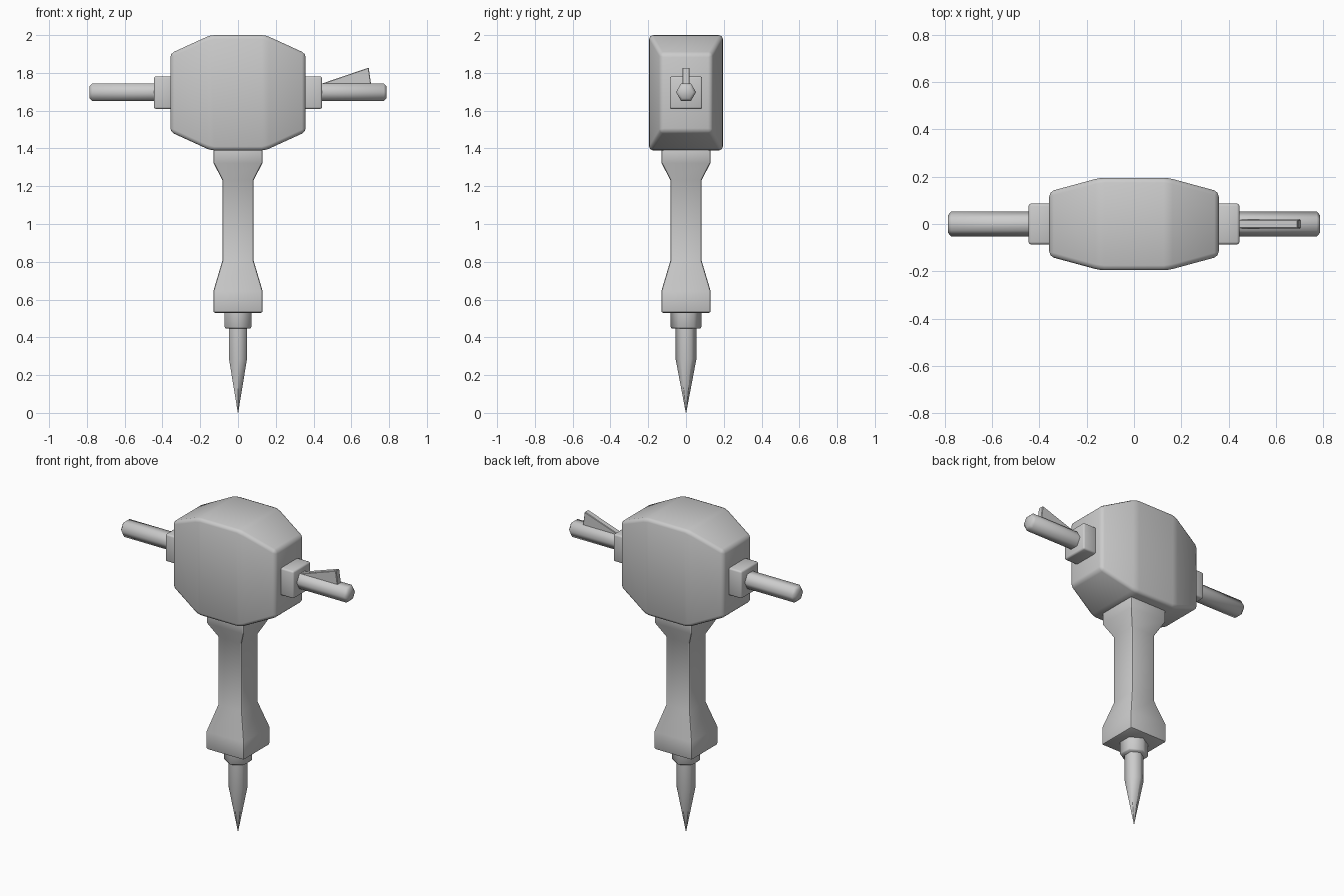
import bpy, bmesh, math

if "Cube" in bpy.data.objects:
    bpy.data.objects.remove(bpy.data.objects["Cube"], do_unlink=True)

grey = bpy.data.materials.new("plain_grey")
grey.use_nodes = True
COLOUR = (0.6, 0.6, 0.6, 1)
grey.diffuse_color = COLOUR
grey.node_tree.nodes["Principled BSDF"].inputs["Base Color"].default_value = COLOUR


def loft(name, rings, bevel=0.0, segments=1, smooth=60, limit=20):
    """Skin a list of matching point rings, cap both ends, then bevel."""
    bm = bmesh.new()
    loops = [[bm.verts.new(p) for p in ring] for ring in rings]
    n = len(loops[0])
    for a, b in zip(loops, loops[1:]):
        for i in range(n):
            j = (i + 1) % n
            bm.faces.new((a[i], a[j], b[j], b[i]))
    bm.faces.new(loops[0])
    bm.faces.new(loops[-1])
    bmesh.ops.recalc_face_normals(bm, faces=bm.faces[:])
    mesh = bpy.data.meshes.new(name)
    bm.to_mesh(mesh)
    bm.free()
    mesh.materials.append(grey)
    obj = bpy.data.objects.new(name, mesh)
    bpy.context.collection.objects.link(obj)
    bpy.ops.object.select_all(action='DESELECT')
    obj.select_set(True)
    bpy.context.view_layer.objects.active = obj
    if bevel:
        mod = obj.modifiers.new("soft_edges", 'BEVEL')
        mod.width = bevel
        mod.segments = segments
        mod.limit_method = 'ANGLE'
        mod.angle_limit = math.radians(limit)
        bpy.ops.object.modifier_apply(modifier=mod.name)
    bpy.ops.object.shade_smooth_by_angle(angle=math.radians(smooth))
    return obj


def rect_x(x, hy, hz, z):
    return [(x, sy * hy, z + sz * hz) for sy, sz in ((-1, -1), (1, -1), (1, 1), (-1, 1))]


def square_z(z, h):
    return [(sx * h, sy * h, z) for sx, sy in ((-1, -1), (1, -1), (1, 1), (-1, 1))]


def hexagon(r):
    # corners point along the y axis
    return [(r * math.cos(k * math.pi / 3), r * math.sin(k * math.pi / 3)) for k in range(6)]


def hex_x(x, r, z):
    return [(x, u, z + v) for u, v in hexagon(r)]


def hex_z(z, r):
    return [(v, u, z) for u, v in hexagon(r)]


AXIS = 1.695

# Motor housing, narrowing towards both ends
loft("motor_housing", [rect_x(x, hy, hz, AXIS) for x, hy, hz in
     ((-0.358, 0.137, 0.208), (-0.145, 0.195, 0.305),
      (0.145, 0.195, 0.305), (0.358, 0.137, 0.208))],
     bevel=0.02, segments=2, limit=12)

# Mounting blocks and grips on both sides
for side, s in (("left", 1), ("right", -1)):
    loft(side + "_grip_mount", [rect_x(s * x, 0.086, 0.086, AXIS) for x in (0.34, 0.445)],
         bevel=0.01, segments=2)
    loft(side + "_grip", [hex_x(s * x, r, AXIS + 0.003) for x, r in
         ((0.43, 0.053), (0.772, 0.053), (0.786, 0.037))], smooth=65)

# Trigger lever, a thin wedge above the left grip
wedge = ((0.44, 1.735), (0.705, 1.735), (0.692, 1.828), (0.675, 1.822), (0.44, 1.742))
loft("trigger_lever", [[(x, y, z) for x, z in wedge] for y in (-0.018, 0.018)],
     bevel=0.003, smooth=30)

# Barrel with flared collar and foot
loft("barrel", [square_z(z, h) for z, h in
     ((0.53, 0.131), (0.643, 0.131), (0.805, 0.083),
      (1.232, 0.083), (1.322, 0.129), (1.42, 0.129))],
     bevel=0.01, segments=2, smooth=30, limit=40)

# Chuck and chisel
loft("chuck", [hex_z(z, r) for z, r in
     ((0.447, 0.076), (0.455, 0.081), (0.54, 0.081))], smooth=65)
loft("chisel", [hex_z(z, r) for z, r in
     ((0.0, 0.001), (0.285, 0.055), (0.46, 0.055))], smooth=65)
